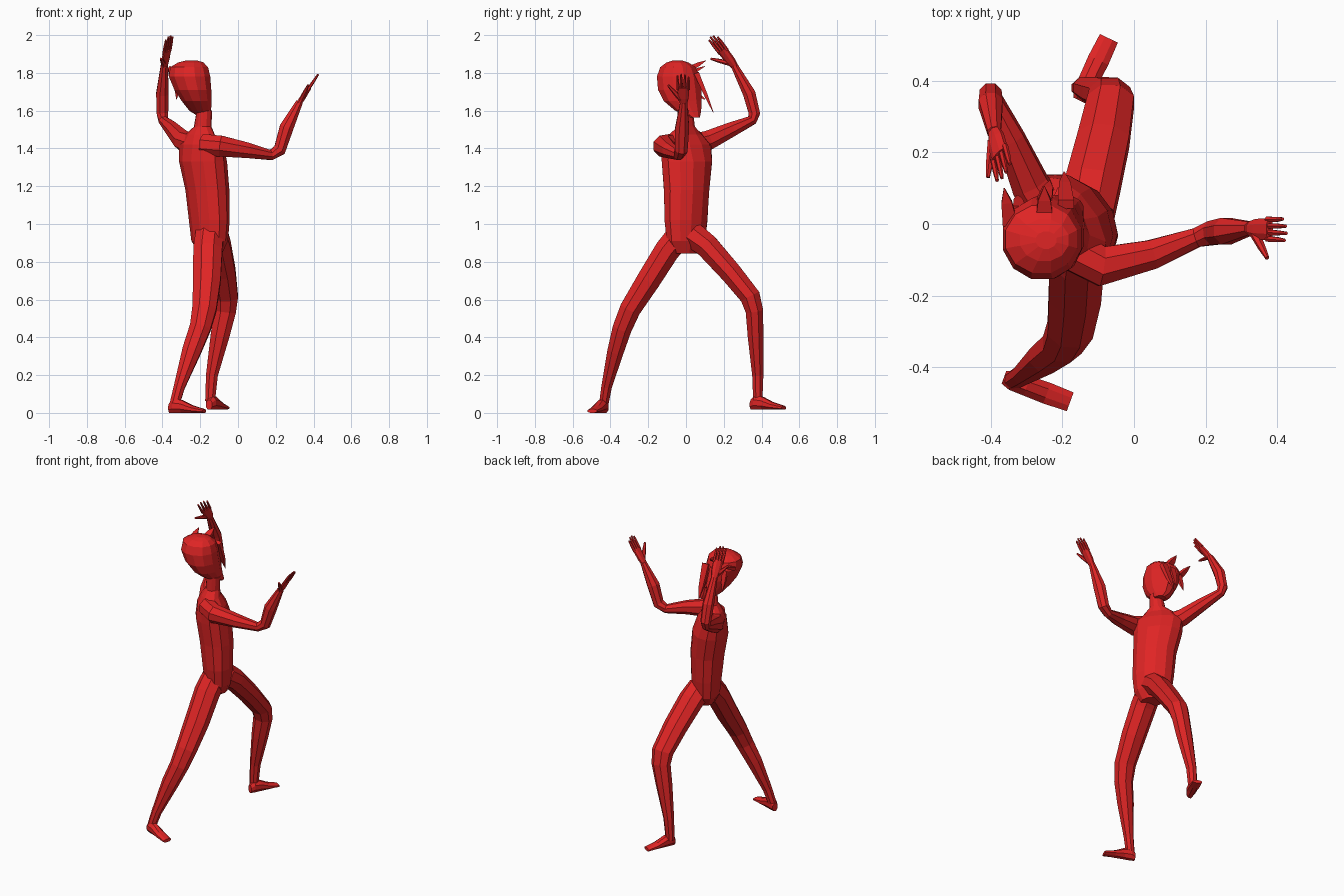
import bpy, bmesh, math
from mathutils import Vector as V

red = bpy.data.materials.new("red")
red.diffuse_color = (0.74, 0.018, 0.018, 1)


def loft(bm, rings, side, n=8, axis=None):
    """Skin elliptical rings (x, y, z, half width, half depth) along a path."""
    pts = [V(r[:3]) for r in rings]
    loops = []
    for i, r in enumerate(rings):
        if axis:
            t = V(axis)
        else:
            t = V((0, 0, 0))
            if i:
                t += (pts[i] - pts[i - 1]).normalized()
            if i < len(pts) - 1:
                t += (pts[i + 1] - pts[i]).normalized()
        t.normalize()
        u = V(side)
        u = (u - t * u.dot(t)).normalized()
        w = t.cross(u)
        a, b = r[3], r[-1]
        loops.append([bm.verts.new(pts[i] + u * a * math.cos(k) + w * b * math.sin(k))
                      for k in (math.tau * (j + 0.5) / n for j in range(n))])
    for p, q in zip(loops, loops[1:]):
        for j in range(n):
            k = (j + 1) % n
            bm.faces.new((p[j], p[k], q[k], q[j]))
    bm.faces.new(loops[0])
    bm.faces.new(loops[-1])


def finish(name, bm):
    bmesh.ops.recalc_face_normals(bm, faces=bm.faces)
    me = bpy.data.meshes.new(name)
    bm.to_mesh(me)
    bm.free()
    me.materials.append(red)
    ob = bpy.data.objects.new(name, me)
    bpy.context.collection.objects.link(ob)


def part(name, rings, side, n=8, axis=None):
    bm = bmesh.new()
    loft(bm, rings, side, n, axis)
    finish(name, bm)


# Torso and neck, turned towards +x +y
part("torso", [
    (-.145, 0, .845, .07, .055), (-.15, 0, .91, .115, .085), (-.152, 0, 1.02, .128, .095),
    (-.162, .003, 1.18, .133, .106), (-.185, .005, 1.33, .15, .112),
    (-.195, 0, 1.42, .155, .09), (-.2, 0, 1.475, .1, .06),
    (-.187, 0, 1.515, .05, .045), (-.178, -.005, 1.6, .04, .042)],
    (-.6, .8, 0), 12, (0, 0, 1))

# Head, leaning sideways; rows are z, x range, y range
rows = [(1.565, -.205, -.14, .01, .075), (1.6, -.26, -.14, -.06, .083),
        (1.65, -.3, -.138, -.12, .085), (1.71, -.34, -.138, -.152, .085),
        (1.78, -.37, -.143, -.158, .075), (1.83, -.362, -.155, -.14, .055),
        (1.855, -.32, -.18, -.105, .015), (1.866, -.275, -.215, -.07, -.02)]
part("head", [((a + b) / 2, (c + d) / 2, z, (b - a) / 2, (d - c) / 2)
              for z, a, b, c, d in rows], (1, 0, 0), 12, (0, 0, 1))

# Pointed locks of hair and the nose
bm = bmesh.new()
for root, tip, r in [((-.345, 0, 1.79), (-.362, .1, 1.835), .03),
                     ((-.25, .015, 1.82), (-.25, .105, 1.865), .035),
                     ((-.19, .055, 1.8), (-.195, .145, 1.59), .032),
                     ((-.25, .06, 1.79), (-.235, .12, 1.64), .03),
                     ((-.32, .04, 1.78), (-.325, .08, 1.66), .025)]:
    a, b = V(root), V(tip)
    m = a.lerp(b, .6)
    loft(bm, [(*a, r, r * .6), (*m, r * .7, r * .4), (*b, .002, .002)], (1, 0, 0), 4)
finish("hair_locks", bm)
part("nose", [(-.215, .07, 1.68, .014, .012), (-.21, .1, 1.66, .004, .004)], (1, 0, 0), 4)

# Arms
part("forward_arm", [
    (-.18, -.07, 1.42, .06), (-.09, -.118, 1.412, .06), (.05, -.085, 1.39, .044),
    (.175, -.038, 1.365, .029), (.22, -.025, 1.392, .036), (.257, -.02, 1.51, .04),
    (.325, -.012, 1.645, .02)], (0, 1, 0))
part("raised_arm", [
    (-.24, .03, 1.42, .06), (-.29, .11, 1.44, .056), (-.345, .24, 1.5, .042),
    (-.395, .35, 1.55, .028), (-.4, .362, 1.585, .033), (-.4, .335, 1.69, .036),
    (-.39, .255, 1.84, .02)], (1, 0, 0))


def hand(name, wrist, tip, across, thumb):
    """Flat palm, four fingers and a thumb; across points to the thumb side."""
    bm = bmesh.new()
    w, t, u = V(wrist), V(tip), V(across).normalized()
    d = t - w
    loft(bm, [(*w, .02, .016), (*(w + d * .2), .03, .016),
              (*(w + d * .55), .034, .012)], u, 8)
    for i, reach in enumerate((.9, .98, 1, .95)):
        o = u * (i - 1.5) * .018
        loft(bm, [(*(w + d * .48 + o), .009), (*(w + d * .75 + o * 1.05), .008),
                  (*(w + d * reach + o * 1.1), .005)], u, 6)
    a, b = w + d * .15 + u * .015, V(thumb)
    loft(bm, [(*a, .014), (*a.lerp(b, .55), .011), (*b, .006)], d, 6)
    finish(name, bm)


hand("forward_hand", (.322, -.013, 1.638), (.425, -.016, 1.793), (0, -1, 0), (.372, -.095, 1.735))
hand("raised_hand", (-.39, .26, 1.832), (-.362, .135, 1.995), (-.6, -.65, -.4), (-.408, .13, 1.875))

# Legs
part("front_leg", [
    (-.13, .03, .945, .08, .075), (-.115, .11, .885, .083, .068), (-.085, .235, .745, .078, .062),
    (-.065, .34, .615, .07, .058), (-.068, .362, .54, .062, .05), (-.095, .368, .41, .054, .045),
    (-.138, .38, .2, .034, .032), (-.148, .38, .06, .028, .026)], (1, 0, 0))
part("back_leg", [
    (-.15, -.03, .945, .08, .075), (-.16, -.1, .86, .083, .072), (-.165, -.2, .7, .079, .068),
    (-.178, -.295, .55, .069, .06), (-.2, -.337, .45, .06, .055), (-.245, -.372, .33, .054, .047),
    (-.31, -.42, .14, .032, .03), (-.335, -.435, .05, .028, .027)], (1, 0, 0))

# Feet
for name, heel, toe, lift in [("front_foot", (-.153, .345), (-.07, .518), .017),
                              ("back_foot", (-.363, -.428), (-.178, -.496), 0)]:
    h, t = V((*heel, lift)), V((*toe, lift))
    d = t - h
    rings = []
    for f, width, half in [(0, .02, .026), (.13, .03, .037), (.35, .031, .034),
                           (.65, .033, .02), (1, .03, .01)]:
        rings.append((*(h + d * f + V((0, 0, half))), width, half * 1.08))
    part(name, rings, (-d.y, d.x, 0), 8, d)
